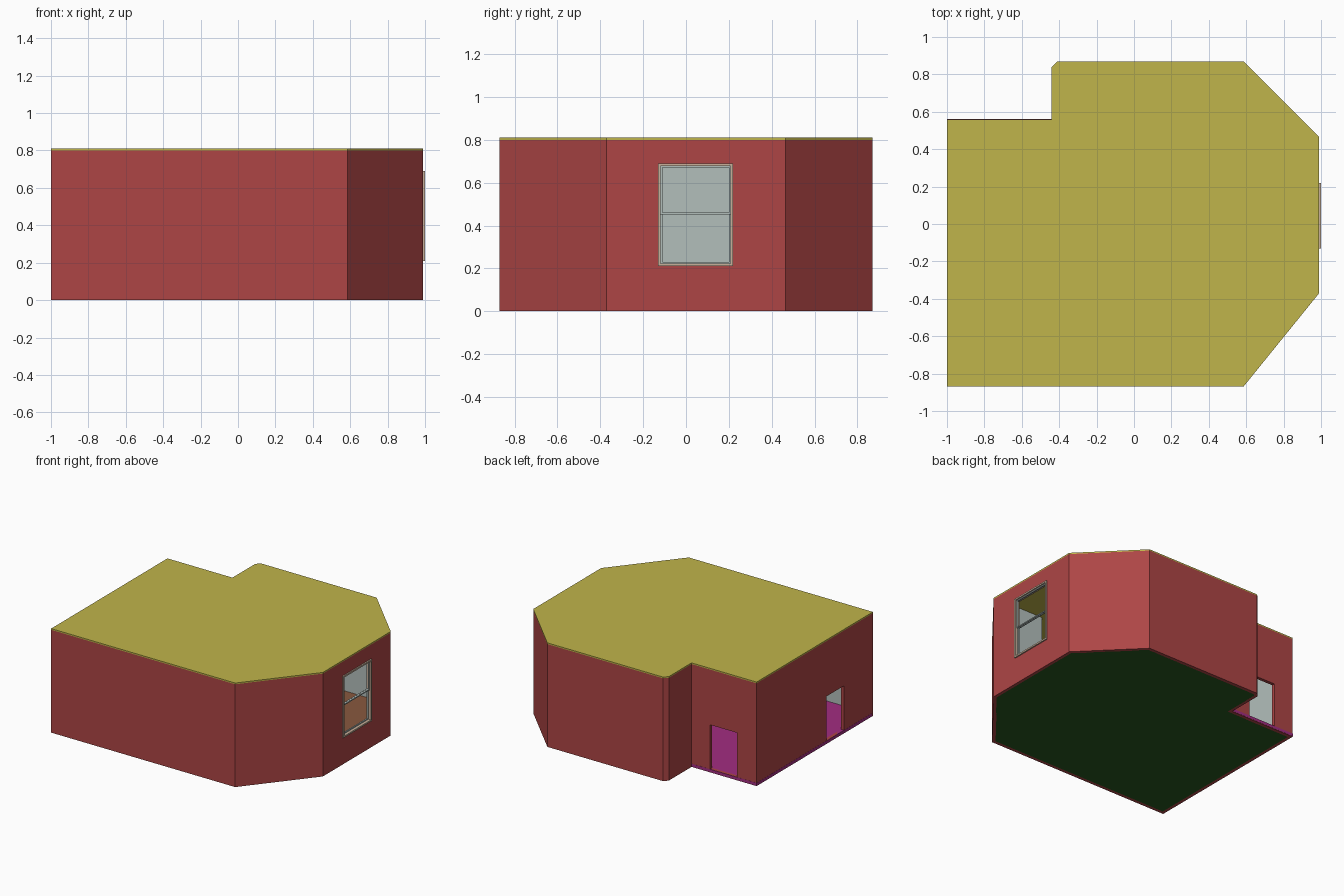
import bpy, bmesh

if "Cube" in bpy.data.objects:
    bpy.data.objects.remove(bpy.data.objects["Cube"])

T = 0.025       # wall thickness
TOP = 0.80      # wall height
OUTLINE = [(-1, -.87), (.585, -.87), (.99, -.37), (.99, .465), (.585, .87),
           (-.41, .87), (-.44, .84), (-.44, .56), (-1, .56)]


def material(name, rgb):
    m = bpy.data.materials.new(name)
    m.diffuse_color = (*rgb, 1)
    m.use_nodes = True
    m.node_tree.nodes["Principled BSDF"].inputs["Base Color"].default_value = m.diffuse_color
    return m


RED = material("wall_red", (.42, .06, .06))
PALE = material("pale_grey", (.45, .52, .50))
YELLOW = material("roof_yellow", (.53, .46, .07))
MAGENTA = material("floor_magenta", (.36, .026, .22))
BROWN = material("floor_brown", (.25, .10, .05))
GREEN = material("base_green", (.02, .10, .015))
TAN = material("frame_tan", (.58, .44, .33))


def make(name, bm, *mats):
    me = bpy.data.meshes.new(name)
    bm.to_mesh(me)
    bm.free()
    ob = bpy.data.objects.new(name, me)
    bpy.context.collection.objects.link(ob)
    for m in mats:
        me.materials.append(m)
    return ob


def slab(name, pts, z0, z1, mat):
    bm = bmesh.new()
    lo = [bm.verts.new((x, y, z0)) for x, y in pts]
    hi = [bm.verts.new((x, y, z1)) for x, y in pts]
    bm.faces.new(lo[::-1])
    bm.faces.new(hi)
    for i in range(len(pts)):
        j = (i + 1) % len(pts)
        bm.faces.new((lo[i], lo[j], hi[j], hi[i]))
    return make(name, bm, mat)


def box(name, x0, x1, y0, y1, z0, z1, mat):
    return slab(name, [(x0, y0), (x1, y0), (x1, y1), (x0, y1)], z0, z1, mat)


def frame(name, x0, x1, y0, y1, z0, z1, w, mat):
    """Rectangular window frame in the yz plane."""
    bm = bmesh.new()
    rings = []
    for x, d in ((x1, 0), (x1, w), (x0, w), (x0, 0)):
        rings.append([bm.verts.new((x, y, z)) for y, z in (
            (y0 + d, z0 + d), (y1 - d, z0 + d), (y1 - d, z1 - d), (y0 + d, z1 - d))])
    for k in range(4):
        a, b = rings[k], rings[(k + 1) % 4]
        for i in range(4):
            j = (i + 1) % 4
            bm.faces.new((a[i], a[j], b[j], b[i]))
    bmesh.ops.recalc_face_normals(bm, faces=bm.faces)
    return make(name, bm, mat)


# Walls: a ribbon round the outline, thickened inwards, pale on the inside
bm = bmesh.new()
lo = [bm.verts.new((x, y, 0)) for x, y in OUTLINE]
hi = [bm.verts.new((x, y, TOP)) for x, y in OUTLINE]
for i in range(len(lo)):
    j = (i + 1) % len(lo)
    bm.faces.new((lo[i], lo[j], hi[j], hi[i]))
walls = make("walls", bm, RED, PALE)
sol = walls.modifiers.new("thickness", 'SOLIDIFY')
sol.thickness, sol.offset, sol.use_even_offset = T, -1, True
sol.material_offset = 1

# Openings: window on the right, doorways on the left and in the back notch
openings = {
    "window_cutter": (.9, 1.1, -.125, .215, .215, .685),
    "side_door_cutter": (-1.1, -.9, -.515, -.30, .025, .37),
    "back_door_cutter": (-.83, -.60, .48, .64, .025, .37),
}
for name, dims in openings.items():
    cutter = box(name, *dims, RED)
    cutter.hide_render = True
    cutter.hide_set(True)
    cut = walls.modifiers.new(name, 'BOOLEAN')
    cut.operation, cut.solver, cut.object = 'DIFFERENCE', 'EXACT', cutter

# Roof slab
slab("roof", OUTLINE, TOP, .81, YELLOW)

# Base underside, then two floor coverings; the hall floor shows as a thin sill
e = T * .9
slab("base", [(-1 + e, -.87 + e), (.585 - .4 * e, -.87 + e), (.99 - e, -.37 + .3 * e),
              (.99 - e, .465 - .4 * e), (.585 - .4 * e, .87 - e), (-.41 + .4 * e, .87 - e),
              (-.44 + e, .84 - .4 * e), (-.44 + e, .56 - e), (-1 + e, .56 - e)],
     0, .012, GREEN)
slab("hall_floor", [(-1.001, -.86), (.2, -.86), (.2, .86), (-.405, .86),
                    (-.43, .835), (-.43, .561), (-1.001, .561)], .003, .025, MAGENTA)
slab("room_floor", [(.2, -.86), (.58, -.86), (.98, -.368), (.98, .46),
                    (.58, .86), (.2, .86)], .010, .025, BROWN)

# Short partition inside the front right corner
box("partition", .56, .975, -.375, -.35, .025, TOP, PALE)

# Window: outer frame and two sliding sashes
frame("window_frame", .96, 1.0, -.13, .22, .21, .69, .012, TAN)
frame("lower_sash", .968, .978, -.118, .208, .222, .460, .008, PALE)
frame("upper_sash", .979, .989, -.118, .208, .452, .678, .008, PALE)
